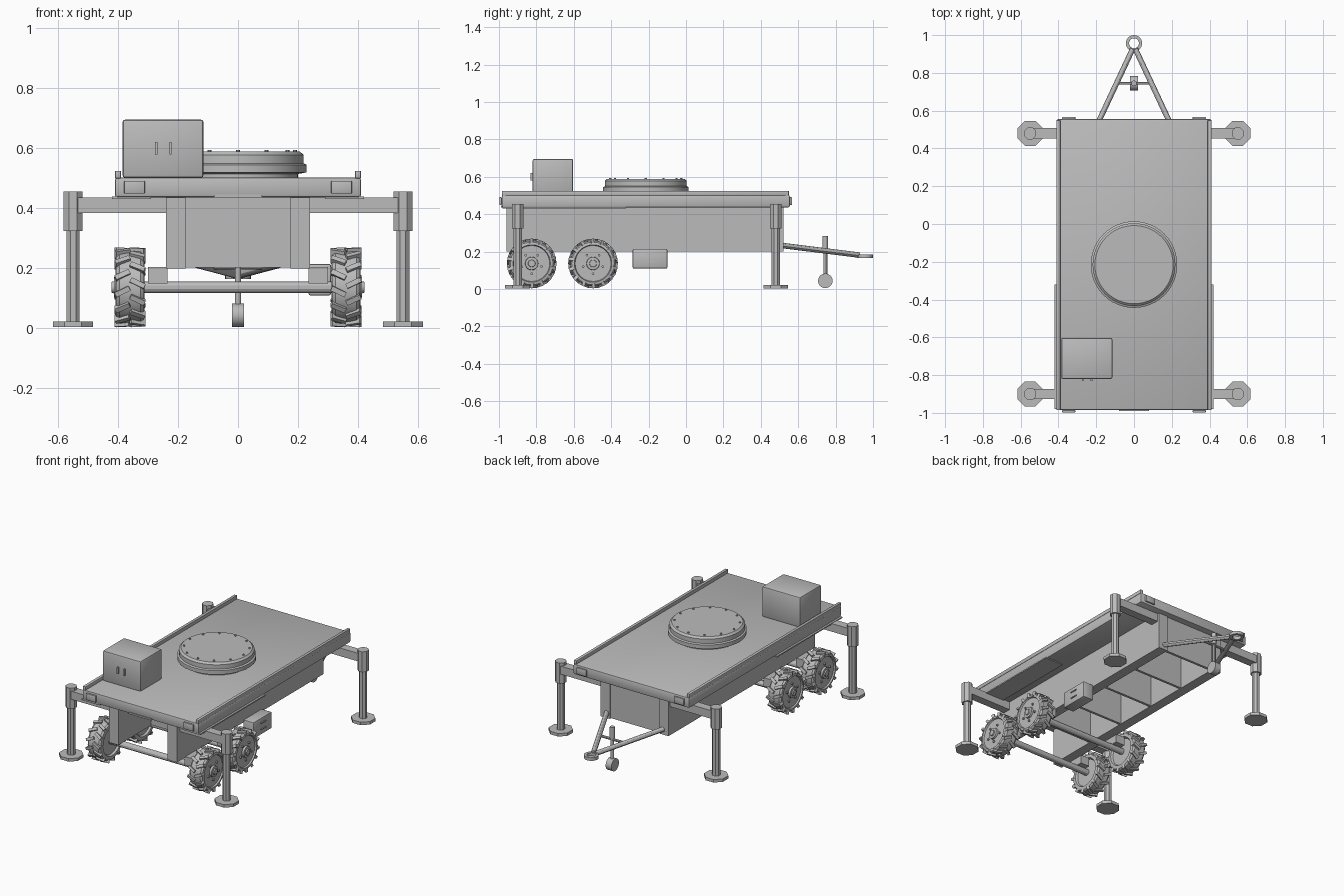
import bpy, bmesh, math
from mathutils import Vector, Matrix

if "Cube" in bpy.data.objects:
    bpy.data.objects.remove(bpy.data.objects["Cube"])

grey = bpy.data.materials.new("plain_grey")
grey.diffuse_color = (0.5, 0.5, 0.5, 1)
grey.use_nodes = True
grey.node_tree.nodes["Principled BSDF"].inputs["Base Color"].default_value = grey.diffuse_color


def finish(name, bm):
    bmesh.ops.recalc_face_normals(bm, faces=bm.faces)
    me = bpy.data.meshes.new(name)
    bm.to_mesh(me)
    bm.free()
    me.materials.append(grey)
    ob = bpy.data.objects.new(name, me)
    bpy.context.collection.objects.link(ob)
    return ob


def add_box(bm, lo, hi, matrix=Matrix()):
    lo, hi = Vector(lo), Vector(hi)
    m = matrix @ Matrix.Translation((lo + hi) / 2) @ Matrix.Diagonal((*(hi - lo), 1))
    bmesh.ops.create_cube(bm, size=1, matrix=m)


def box(name, lo, hi, bevel=0):
    # box between two corners, given as any opposite pair
    a = [min(p, q) for p, q in zip(lo, hi)]
    b = [max(p, q) for p, q in zip(lo, hi)]
    bm = bmesh.new()
    add_box(bm, a, b)
    if bevel:
        bmesh.ops.bevel(bm, geom=bm.edges[:], offset=bevel, segments=2,
                        profile=0.5, affect='EDGES')
    return finish(name, bm)


def add_rod(bm, p, q, r, n):
    p, q = Vector(p), Vector(q)
    d = q - p
    m = Matrix.Translation((p + q) / 2) @ d.to_track_quat('Z', 'Y').to_matrix().to_4x4()
    bmesh.ops.create_cone(bm, cap_ends=True, segments=n, radius1=r, radius2=r,
                          depth=d.length, matrix=m @ Matrix.Rotation(math.pi / n, 4, 'Z'))


def rod(name, p, q, r, n=16):
    bm = bmesh.new()
    add_rod(bm, p, q, r, n)
    return finish(name, bm)


def add_lathe(bm, profile, n, matrix=Matrix()):
    # spin (radius, height) points round z
    vs = [bm.verts.new((r, 0, h)) for r, h in profile]
    es = [bm.edges.new(e) for e in zip(vs, vs[1:])]
    out = bmesh.ops.spin(bm, geom=vs + es, cent=(0, 0, 0), axis=(0, 0, 1),
                         angle=math.tau, steps=n, use_merge=True)
    bmesh.ops.remove_doubles(bm, verts=bm.verts[:], dist=1e-5)
    bmesh.ops.transform(bm, matrix=matrix, verts=bm.verts[:])


# deck with side rails
box("deck", (-.41, -.985, .437), (.41, .555, .503), .008)
for s in (-1, 1):
    box("deck_rail", (s * .39, -.985, .5), (s * .41, .55, .525), .003)
    box("fender_plate", (s * .29, -.98, .431), (s * .42, -.32, .439))
    for y, out in ((-.985, -.998), (.555, .567)):
        box("end_lamp", (s * .31, y, .449), (s * .38, out, .492), .004)
box("front_plate", (-.08, -.99, .437), (.08, -.98, .447))

# chassis: two long beams and cross plates
for s in (-1, 1):
    box("chassis_beam", (s * .175, -.96, .2), (s * .24, .52, .44))
for y in (-.62, -.34, -.06, .22, .505):
    box("cross_plate", (-.18, y - .008, .203), (.18, y + .008, .44))

# turntable with bolts
bm = bmesh.new()
add_lathe(bm, [(0, .5), (.2, .5), (.2, .515), (.229, .52), (.229, .545), (.219, .55),
               (.219, .578), (.207, .589), (0, .589)], 48, Matrix.Translation((0, -.215, 0)))
finish("turntable", bm)
bm = bmesh.new()
for i in range(12):
    a = math.tau * i / 12
    x, y = .19 * math.cos(a), -.215 + .19 * math.sin(a)
    add_rod(bm, (x, y, .58), (x, y, .595), .007, 6)
finish("turntable_bolts", bm)

# equipment cabinet on the deck
box("cabinet", (-.385, -.82, .502), (-.115, -.603, .696), .009)
for x in (-.272, -.225):
    box("cabinet_handle", (x - .004, -.832, .58), (x + .004, -.815, .622))

# box hung under the right side
box("side_box", (.235, -.285, .11), (.31, -.1, .215), .006)
for z in (.145, .185):
    box("side_box_handle", (.305, -.215, z - .003), (.316, -.165, z + .003))

# stabiliser legs
for s in (-1, 1):
    for y in (-.9, .48):
        x = s * .55
        box("leg_arm", (s * .2, y - .027, .385), (s * .54, y + .027, .437))
        rod("leg_sleeve", (x, y, .325), (x, y, .456), .034, 8)
        rod("leg_post", (x, y, .015), (x, y, .33), .024, 8)
        rod("leg_foot", (x, y, .004), (x, y, .023), .072, 8)


# wheels: tyre, hub with bolts, chevron lugs
def wheel(s, y):
    place = Matrix.Translation((s * .36, y, .137)) @ Matrix.Rotation(s * math.pi / 2, 4, 'Y')
    bm = bmesh.new()
    add_lathe(bm, [(0, -.036), (.085, -.036), (.092, -.048), (.114, -.046), (.122, -.035),
                   (.122, .035), (.114, .046), (.1, .049), (.096, .04), (0, .04)], 32, place)
    finish("tyre", bm)
    bm = bmesh.new()
    add_lathe(bm, [(0, .035), (.036, .035), (.034, .053), (.02, .054), (.018, .061), (0, .061)],
              20, place)
    finish("hub", bm)
    bm = bmesh.new()
    for i in range(5):
        a = math.tau * i / 5
        p = Vector((.055 * math.cos(a), .055 * math.sin(a), .035))
        add_rod(bm, place @ p, place @ (p + Vector((0, 0, .014))), .007, 6)
    finish("wheel_bolts", bm)
    bm = bmesh.new()
    n = 14
    for side in (-1, 1):
        for i in range(n):
            turn = Matrix.Rotation(math.tau * (i + side / 4) / n, 4, 'Z')
            slant = Matrix.Rotation(side * .45, 4, 'X')
            m = place @ turn @ Matrix.Translation((0, 0, side * .025)) @ slant
            add_box(bm, (.108, -.0085, -.026), (.132, .0085, .026), m)
    finish("tyre_lugs", bm)


for y in (-.825, -.497):
    rod("axle", (-.33, y, .137), (.33, y, .137), .02, 12)
    for s in (-1, 1):
        wheel(s, y)
        box("axle_block", (s * .235, y - .05, .15), (s * .3, y + .05, .205))

# drawbar with towing eye
for s in (-1, 1):
    rod("drawbar", (s * .2, .515, .233), (s * .008, .925, .182), .015, 12)
bm = bmesh.new()
add_lathe(bm, [(.026, -.01), (.043, -.01), (.043, .01), (.026, .01), (.026, -.01)], 24,
          Matrix.Translation((0, .957, .175)))
finish("towing_eye", bm)

# jockey wheel with a brace to the drawbar
rod("jockey_wheel", (-.02, .745, .044), (.02, .745, .044), .039, 24)
rod("jockey_post", (0, .745, .06), (0, .745, .22), .011, 12)
rod("jockey_sleeve", (0, .745, .21), (0, .745, .283), .015, 12)
rod("jockey_brace", (-.09, .745, .203), (.09, .745, .203), .008, 8)

# smooth round parts, keep edges sharp
for ob in bpy.context.collection.objects:
    ob.select_set(True)
    bpy.context.view_layer.objects.active = ob
bpy.ops.object.shade_smooth_by_angle(angle=math.radians(30))
